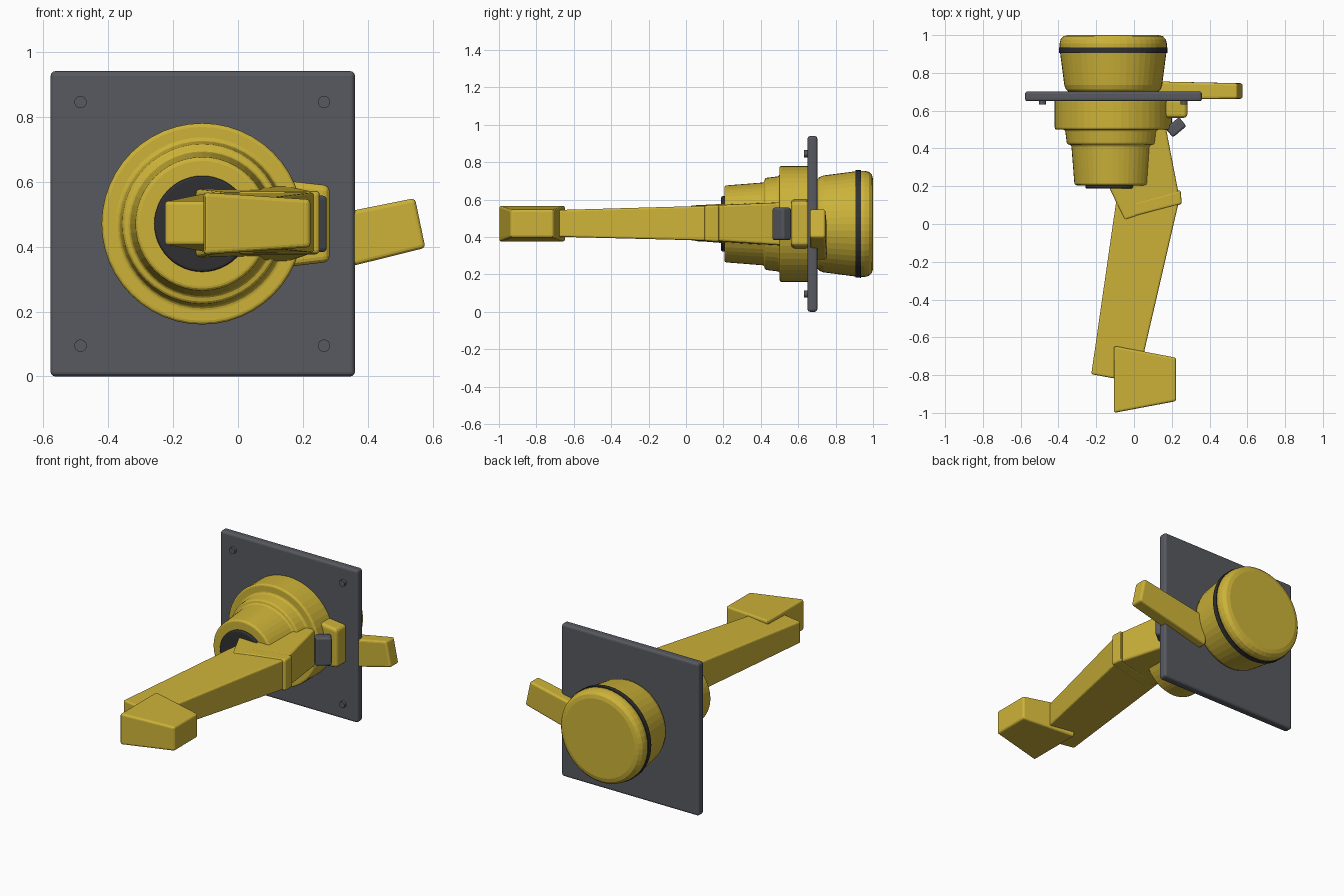
import bpy, bmesh, math
from mathutils import Vector

cube = bpy.data.objects.get("Cube")
if cube:
    bpy.data.objects.remove(cube, do_unlink=True)

CX, CZ = -0.11, 0.47  # axis of the round body


def material(name, rgb):
    m = bpy.data.materials.new(name)
    m.use_nodes = True
    m.diffuse_color = (*rgb, 1)
    m.node_tree.nodes["Principled BSDF"].inputs["Base Color"].default_value = (*rgb, 1)
    return m


yellow = material("yellow paint", (0.61, 0.45, 0.04))
grey = material("dark grey metal", (0.095, 0.10, 0.115))
black = material("black rubber", (0.03, 0.03, 0.032))


def finish(name, bm, mat, bevel, segments=3):
    bmesh.ops.recalc_face_normals(bm, faces=bm.faces)
    mesh = bpy.data.meshes.new(name)
    bm.to_mesh(mesh)
    bm.free()
    obj = bpy.data.objects.new(name, mesh)
    bpy.context.collection.objects.link(obj)
    mesh.materials.append(mat)
    if bevel:
        mod = obj.modifiers.new("bevel", "BEVEL")
        mod.width = bevel
        mod.segments = segments
        mod.limit_method = "ANGLE"
        mod.angle_limit = math.radians(30)
    return obj


def lathe(name, profile, mat, bevel=0, x=CX, z=CZ, sides=48):
    """Turn (radius, y) points around an axis running front to back."""
    bm = bmesh.new()
    rings = []
    for r, y in profile:
        angles = [2 * math.pi * i / sides for i in range(sides)]
        rings.append([bm.verts.new((x + r * math.cos(a), y, z + r * math.sin(a))) for a in angles])
    for a, b in zip(rings, rings[1:]):
        for i in range(sides):
            j = (i + 1) % sides
            bm.faces.new((a[i], a[j], b[j], b[i]))
    bm.faces.new(rings[0])
    bm.faces.new(rings[-1])
    return finish(name, bm, mat, bevel)


def loft(name, start, end, mat, bevel):
    """Block joining two four-cornered end faces."""
    bm = bmesh.new()
    a = [bm.verts.new(p) for p in start]
    b = [bm.verts.new(p) for p in end]
    bm.faces.new(a)
    bm.faces.new(b)
    for i in range(4):
        j = (i + 1) % 4
        bm.faces.new((a[i], a[j], b[j], b[i]))
    return finish(name, bm, mat, bevel)


def upright(p, q, low, high):
    """Vertical end face standing on the plan line p-q."""
    return [(*p, low), (*q, low), (*q, high), (*p, high)]


# Mounting plate and corner bolts
loft("mounting_plate", upright((-0.577, 0.65), (0.36, 0.65), 0, 0.94),
     upright((-0.577, 0.702), (0.36, 0.702), 0, 0.94), grey, 0.014)
for sx, side in ((-1, "right"), (1, "left")):
    for sz, level in ((-1, "lower"), (1, "upper")):
        lathe(f"{level}_{side}_bolt", [(0.019, 0.632), (0.019, 0.66)], grey,
              x=CX + sx * 0.375, z=CZ + sz * 0.375, sides=16)

# Stepped round body in front, drum behind
lathe("front_housing", [(0.205, 0.205), (0.222, 0.42), (0.245, 0.42), (0.255, 0.5),
                        (0.31, 0.5), (0.31, 0.66)], yellow, 0.028)
lathe("front_cap", [(0.148, 0.188), (0.148, 0.22)], black, 0.008)
lathe("rear_drum", [(0.253, 0.69), (0.283, 0.92), (0.285, 1.0)], yellow, 0.045)
lathe("drum_band", [(0.287, 0.905), (0.288, 0.935)], black)

# Arm: shoulder block, elbow ridge, forearm and hand
loft("upper_arm", upright((-0.2, 0.34), (0.165, 0.53), 0.355, 0.585),
     upright((-0.05, 0.02), (0.245, 0.115), 0.382, 0.568), yellow, 0.012)
loft("elbow_ridge", upright((0.0, 0.115), (0.247, 0.18), 0.375, 0.572),
     upright((0.0, 0.04), (0.253, 0.105), 0.378, 0.57), yellow, 0.012)
loft("forearm", upright((-0.09, 0.15), (0.247, 0.16), 0.38, 0.568),
     upright((-0.226, -0.795), (0.016, -0.84), 0.405, 0.54), yellow, 0.01)
loft("hand", upright((-0.106, -1.0), (-0.106, -0.645), 0.375, 0.567),
     upright((0.223, -0.938), (0.223, -0.708), 0.398, 0.545), yellow, 0.012)

# Side bracket with a turned latch block
loft("side_bracket", upright((0.13, 0.562), (0.13, 0.66), 0.335, 0.605),
     upright((0.282, 0.562), (0.282, 0.66), 0.353, 0.588), yellow, 0.018)
centre = Vector((0.222, 0.512))
along = Vector((math.cos(math.radians(40)), math.sin(math.radians(40)))) * 0.047
across = Vector((-along.y, along.x)) * 0.66
loft("latch_block", upright(centre - along - across, centre + along - across, 0.383, 0.557),
     upright(centre - along + across, centre + along + across, 0.383, 0.557), grey, 0.012)

# Rear lever
loft("rear_lever", [(0.1, 0.66, 0.278), (0.1, 0.755, 0.278), (0.1, 0.755, 0.46), (0.1, 0.66, 0.46)],
     [(0.577, 0.663, 0.396), (0.577, 0.745, 0.396), (0.545, 0.745, 0.549), (0.545, 0.663, 0.549)],
     yellow, 0.012)
